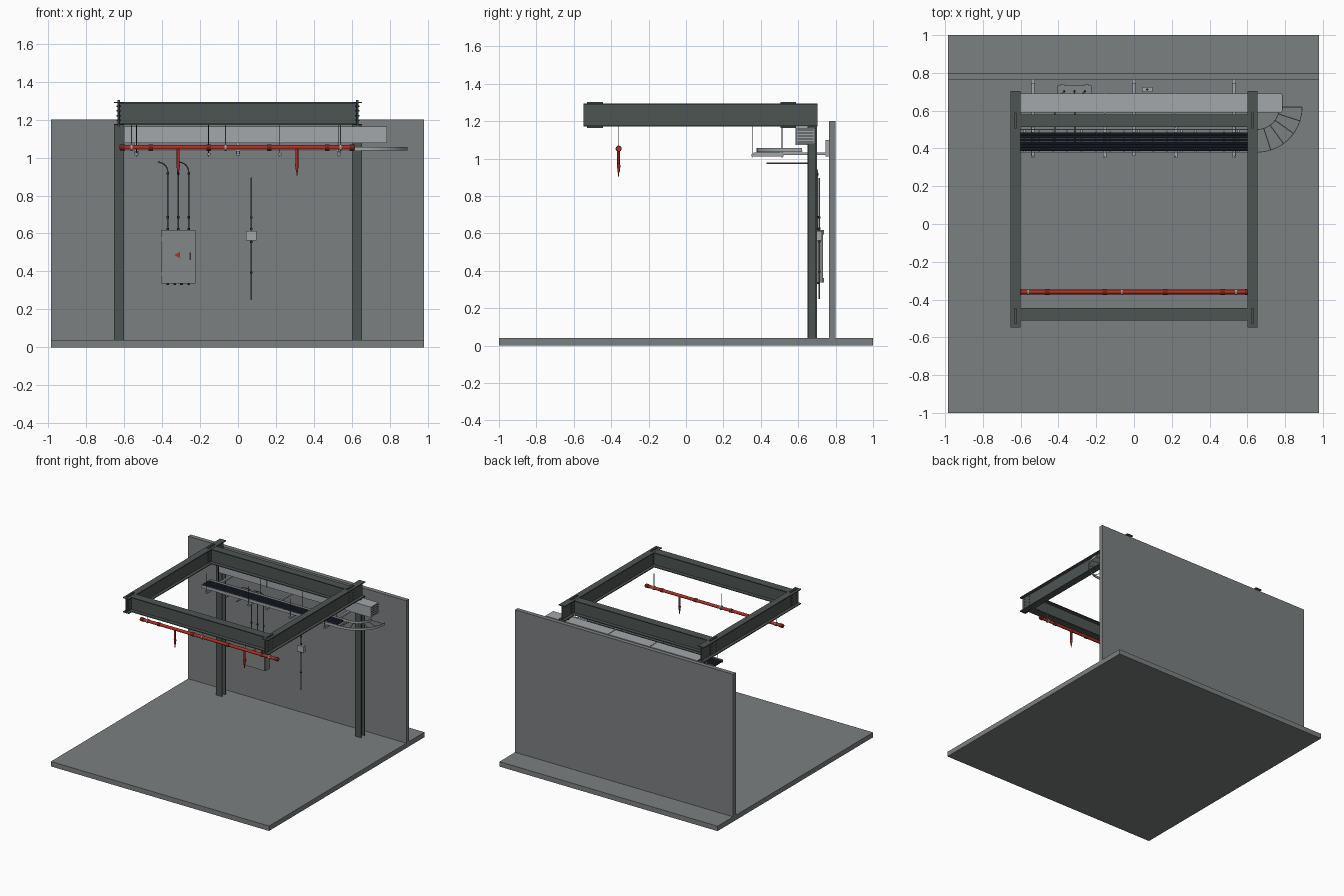
import bpy, bmesh, math
from mathutils import Vector, Matrix

if "Cube" in bpy.data.objects:
    bpy.data.objects.remove(bpy.data.objects["Cube"])


def material(name, rgb):
    m = bpy.data.materials.new(name)
    m.use_nodes = True
    m.diffuse_color = (*rgb, 1)
    m.node_tree.nodes["Principled BSDF"].inputs["Base Color"].default_value = (*rgb, 1)
    return m


CONCRETE = material("concrete grey", (0.2, 0.215, 0.22))
STEEL = material("dark steel", (0.075, 0.09, 0.086))
ZINC = material("galvanised grey", (0.36, 0.39, 0.4))
CABINET = material("cabinet grey", (0.23, 0.245, 0.245))
RED = material("safety red", (0.42, 0.028, 0.018))
DEEP_RED = material("sleeve red", (0.2, 0.015, 0.01))
NAVY = material("cable navy", (0.02, 0.028, 0.045))
BLACK = material("dark fittings", (0.03, 0.033, 0.035))


def box(bm, x0, x1, y0, y1, z0, z1):
    mat = Matrix.Translation(((x0 + x1) / 2, (y0 + y1) / 2, (z0 + z1) / 2))
    mat = mat @ Matrix.Diagonal((x1 - x0, y1 - y0, z1 - z0, 1))
    bmesh.ops.create_cube(bm, size=1, matrix=mat)


def rod(bm, a, b, r, r2=None, sides=12):
    a, b = Vector(a), Vector(b)
    d = b - a
    mat = Matrix.Translation((a + b) / 2) @ d.to_track_quat("Z", "Y").to_matrix().to_4x4()
    bmesh.ops.create_cone(bm, cap_ends=True, segments=sides, radius1=r,
                          radius2=r if r2 is None else r2, depth=d.length, matrix=mat)


def finish(name, bm, mat, smooth=False):
    me = bpy.data.meshes.new(name)
    bm.to_mesh(me)
    bm.free()
    ob = bpy.data.objects.new(name, me)
    bpy.context.collection.objects.link(ob)
    me.materials.append(mat)
    if smooth:
        bpy.ops.object.select_all(action="DESELECT")
        ob.select_set(True)
        bpy.context.view_layer.objects.active = ob
        bpy.ops.object.shade_smooth_by_angle()
    return ob


def boxes(name, mat, *dims):
    bm = bmesh.new()
    for d in dims:
        box(bm, *d)
    return finish(name, bm, mat)


def rods(name, mat, *specs):
    bm = bmesh.new()
    for s in specs:
        rod(bm, *s)
    return finish(name, bm, mat, True)


def pipe(name, mat, points, r):
    cu = bpy.data.curves.new(name, "CURVE")
    cu.dimensions = "3D"
    cu.bevel_depth, cu.bevel_resolution, cu.use_fill_caps = r, 2, True
    sp = cu.splines.new("POLY")
    sp.points.add(len(points) - 1)
    for p, co in zip(sp.points, points):
        p.co = (*co, 1)
    ob = bpy.data.objects.new(name, cu)
    bpy.context.collection.objects.link(ob)
    cu.materials.append(mat)


# Floor and rear wall
boxes("floor", CONCRETE, (-0.985, 0.98, -1, 1, 0, 0.04))
boxes("rear_wall", CONCRETE, (-0.985, 0.98, 0.765, 0.8, 0.04, 1.2))

# Steel frame of rolled sections
T = 0.007
for side, s in (("left", 1), ("right", -1)):
    c = 0.627 * s
    w = 0.027
    boxes(side + "_column", STEEL,
          (c - w, c + w, 0.65, 0.65 + T, 0.04, 1.17),
          (c - w, c + w, 0.7 - T, 0.7, 0.04, 1.17),
          (c - T / 2, c + T / 2, 0.65 + T, 0.7 - T, 0.04, 1.17))
    boxes(side + "_beam", STEEL,
          (c - w, c + w, -0.547, 0.703, 1.17, 1.17 + T),
          (c - w, c + w, -0.547, 0.703, 1.293 - T, 1.293),
          (c - T / 2, c + T / 2, -0.547, 0.703, 1.17 + T, 1.293 - T))
    for end, y in (("front", -0.487), ("rear", 0.547)):
        boxes(f"{side}_{end}_joint_plate", STEEL,
              (c - 0.006, c + 0.006, y - 0.042, y + 0.042, 1.162, 1.302))
        rods(f"{side}_{end}_bolts", STEEL,
             *[((c - 0.012, y + dy, z), (c + 0.012, y + dy, z), 0.004, None, 6)
               for dy in (-0.028, 0.028) for z in (1.195, 1.22, 1.245, 1.27)])
for end, y in (("front", -0.478), ("rear", 0.547)):
    boxes(end + "_cross_beam", STEEL,
          (-0.624, 0.624, y - 0.033, y + 0.033, 1.171, 1.171 + T),
          (-0.624, 0.624, y - 0.033, y + 0.033, 1.292 - T, 1.292),
          (-0.624, 0.624, y - T / 2, y + T / 2, 1.17 + T, 1.292 - T))

# Red supply rail with sleeves, drops and hangers
Y, Z = -0.36, 1.053
rods("supply_rail", RED, ((-0.625, Y, Z), (0.617, Y, Z), 0.012, None, 16))
rods("rail_sleeves", DEEP_RED,
     *[((x - 0.012, Y, Z), (x + 0.012, Y, Z), 0.0155, None, 16)
       for x in (-0.608, -0.46, -0.155, 0.165, 0.47, 0.6)])
for side, x in (("right", -0.315), ("left", 0.31)):
    rods(side + "_drop", RED,
         ((x, Y, Z), (x, Y, 0.965), 0.008),
         ((x, Y, 0.965), (x, Y, 0.925), 0.01, 0.005))
    rods(side + "_drop_tip", DEEP_RED, ((x, Y, 0.925), (x, Y, 0.905), 0.003))
hang = (-0.56, -0.065, 0.54)
rods("rail_hangers", ZINC,
     *[((x, Y, Z + 0.012), (x, Y, 1.17), 0.0022, None, 8) for x in hang],
     *[((x - 0.005, Y, Z), (x + 0.005, Y, Z), 0.0165, None, 16) for x in hang])

# Air duct with joint flanges and end grille
boxes("air_duct", ZINC, (-0.6, 0.783, 0.59, 0.69, 1.077, 1.162))
boxes("duct_flanges", ZINC,
      *[(x - 0.003, x + 0.003, 0.586, 0.694, 1.073, 1.166) for x in (-0.155, 0.22)])
boxes("duct_grille", BLACK,
      *[(0.78, 0.785, 0.597, 0.683, 1.087 + 0.016 * i, 1.091 + 0.016 * i) for i in range(5)])

# Straight ladder tray
boxes("cable_tray", ZINC,
      (-0.6, 0.65, 0.378, 0.382, 1.033, 1.056),
      (-0.6, 0.65, 0.498, 0.502, 1.033, 1.056),
      *[(x - 0.005, x + 0.005, 0.382, 0.498, 1.033, 1.038)
        for x in [-0.58 + 0.0755 * i for i in range(17)]])
rods("tray_cables", NAVY,
     *[((-0.6, y, 1.046), (0.61, y, 1.046), 0.0075, None, 8)
       for y in [0.394 + 0.0165 * i for i in range(6)]])

# Quarter-turn tray bend
bm = bmesh.new()
cx, cy = 0.65, 0.62


def polar(r, a, z):
    return (cx + r * math.sin(a), cy - r * math.cos(a), z)


N = 16
for r in (0.118, 0.238):
    rings = []
    for i in range(N + 1):
        a = math.pi / 2 * i / N
        rings.append([bm.verts.new(polar(rr, a, z)) for rr, z in
                      ((r, 1.036), (r + 0.004, 1.036), (r + 0.004, 1.056), (r, 1.056))])
    for p, q in zip(rings, rings[1:]):
        for k in range(4):
            bm.faces.new((p[k], p[(k + 1) % 4], q[(k + 1) % 4], q[k]))
    bm.faces.new(rings[0])
    bm.faces.new(rings[-1][::-1])
bmesh.ops.recalc_face_normals(bm, faces=bm.faces[:])
for i in range(6):
    a = math.pi / 2 * i / 5
    rod(bm, polar(0.12, a, 1.04), polar(0.24, a, 1.04), 0.003, None, 6)
finish("tray_bend", bm, ZINC)

# Tray supports: wall arms and hung bars
for i, x in enumerate((-0.535, 0.0, 0.53)):
    boxes(f"wall_arm_{i + 1}", ZINC,
          (x - 0.008, x + 0.008, 0.36, 0.755, 1.018, 1.033),
          (x - 0.01, x + 0.01, 0.745, 0.765, 1.01, 1.1))
for i, x in enumerate((-0.535, -0.155, 0.22, 0.53)):
    boxes(f"hung_bar_{i + 1}", ZINC, (x - 0.009, x + 0.009, 0.35, 0.52, 1.01, 1.024))
    rods(f"hanger_rods_{i + 1}", BLACK,
         *[((x, y, 1.005), (x, y, 1.171), 0.0022, None, 8) for y in (0.357, 0.513)])

# Electrical cabinet
boxes("cabinet_body", CABINET, (-0.405, -0.225, 0.675, 0.732, 0.338, 0.618))
boxes("cabinet_door", CABINET, (-0.4, -0.23, 0.668, 0.675, 0.344, 0.612))
boxes("cabinet_mounts", CABINET,
      *[(x - 0.012, x + 0.012, 0.728, 0.738, z - 0.012, z + 0.012)
        for x in (-0.38, -0.25) for z in (0.35, 0.606)])
boxes("cabinet_hinges", ZINC,
      *[(-0.404, -0.397, 0.663, 0.672, z - 0.014, z + 0.014) for z in (0.385, 0.57)])
boxes("cabinet_handle", BLACK, (-0.254, -0.247, 0.661, 0.668, 0.46, 0.5))
rods("cable_glands", BLACK,
     *[((x, 0.702, 0.328), (x, 0.702, 0.34), 0.007) for x in (-0.37, -0.333, -0.297, -0.26)])
bm = bmesh.new()
bmesh.ops.create_cone(bm, cap_ends=True, segments=3, radius1=0.02, radius2=0.02, depth=0.003,
                      matrix=Matrix.Translation((-0.315, 0.667, 0.487))
                      @ Matrix.Rotation(math.pi / 2, 4, "X") @ Matrix.Rotation(math.pi / 2, 4, "Z"))
sign = finish("warning_sign", bm, RED)
me = sign.data
top = max(v.co.z for v in me.vertices)
if sum(v.co.z > top - 0.001 for v in me.vertices) > 2:
    me.transform(Matrix.Translation((0, 0, 0.974)) @ Matrix.Diagonal((1, 1, -1, 1)))
    me.flip_normals()

# Conduits rising from the cabinet and turning towards the tray
for i, x in enumerate((-0.37, -0.315, -0.26)):
    lean = 0 if i == 1 else -0.05
    arc = [(x + lean * (1 - math.cos(t)), 0.702 - 0.05 * (1 - math.cos(t)),
            0.925 + 0.05 * math.sin(t)) for t in [math.pi / 2 * k / 8 for k in range(9)]]
    pipe(f"cabinet_conduit_{i + 1}", CABINET,
         [(x, 0.702, 0.615)] + arc + [(x + lean, 0.43, 0.975)], 0.0035)
    rods(f"conduit_collars_{i + 1}", BLACK,
         *[((x, 0.702, z), (x, 0.702, z + 0.012), 0.0065) for z in (0.617, 0.68, 0.91)])

# Junction box on its own conduit
rods("box_conduit", CABINET, ((0.07, 0.712, 0.25), (0.07, 0.712, 0.895), 0.0035))
rods("box_collars", BLACK,
     *[((0.07, 0.712, z), (0.07, 0.712, z + 0.01), 0.0065) for z in (0.39, 0.55, 0.62, 0.68)])
boxes("junction_box", ZINC, (0.043, 0.098, 0.7, 0.726, 0.563, 0.613))
